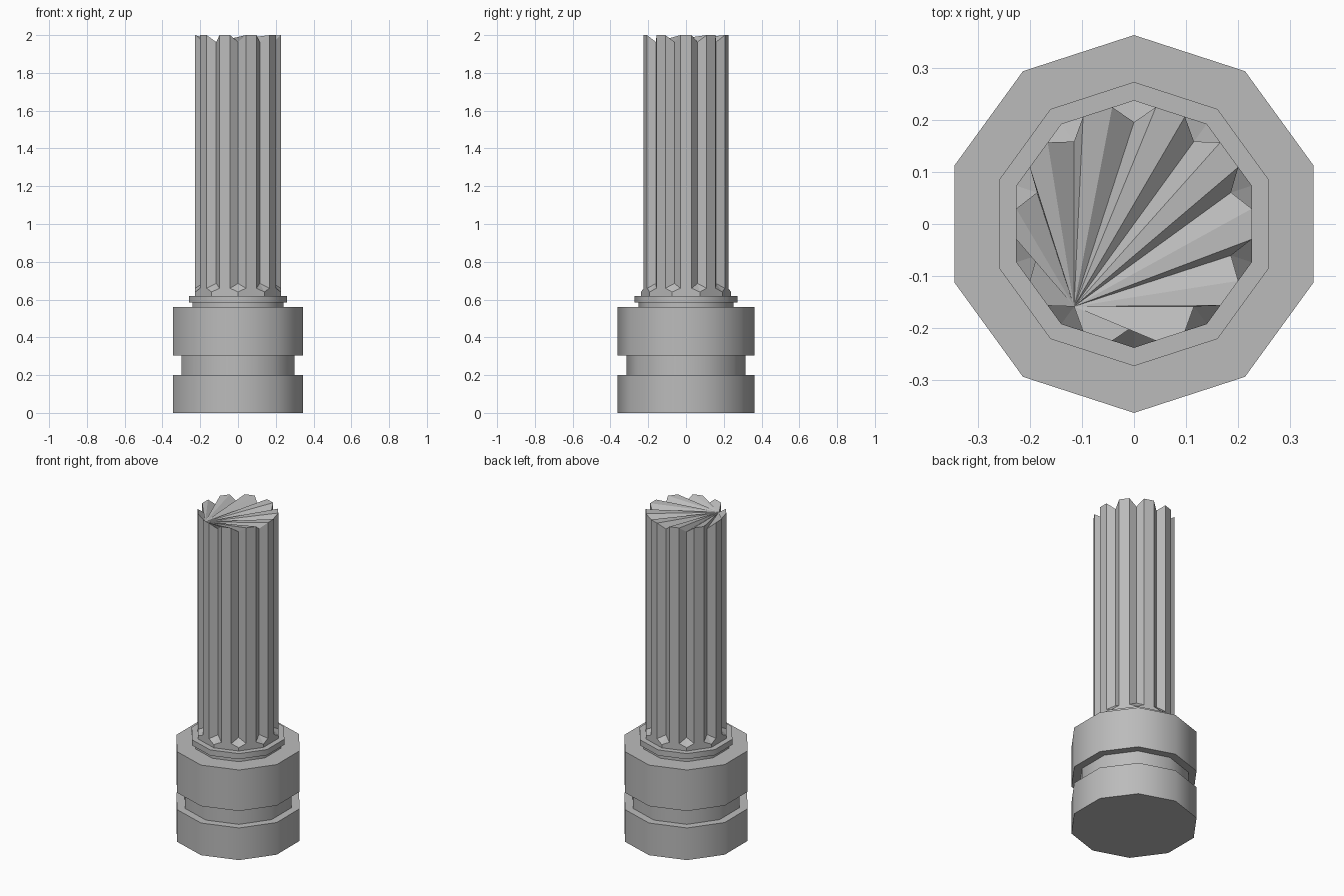
import bpy, bmesh, math

old = bpy.data.objects.get("Cube")
if old:
    bpy.data.objects.remove(old)

SIDES = 10
grey = bpy.data.materials.new("plain_grey")
grey.use_nodes = True
COLOUR = (0.5, 0.5, 0.5, 1)
grey.diffuse_color = COLOUR
grey.node_tree.nodes["Principled BSDF"].inputs["Base Color"].default_value = COLOUR


def finish(name, bm, smooth_angle=None):
    mesh = bpy.data.meshes.new(name)
    bm.to_mesh(mesh)
    bm.free()
    mesh.materials.append(grey)
    obj = bpy.data.objects.new(name, mesh)
    bpy.context.collection.objects.link(obj)
    if smooth_angle:
        bpy.ops.object.select_all(action='DESELECT')
        obj.select_set(True)
        bpy.context.view_layer.objects.active = obj
        bpy.ops.object.shade_smooth_by_angle(angle=math.radians(smooth_angle))
    return obj


def polar(radius, angle, z):
    return (radius * math.cos(angle), radius * math.sin(angle), z)


def bridge(bm, low, high):
    n = len(low)
    for i in range(n):
        j = (i + 1) % n
        bm.faces.new((low[i], low[j], high[j], high[i]))


def lathe(name, profile):
    """Ten-sided turned part, closed by flat caps."""
    bm = bmesh.new()
    rings = [[bm.verts.new(polar(r, math.pi / 2 + math.tau * k / SIDES, z))
              for k in range(SIDES)] for r, z in profile]
    for low, high in zip(rings, rings[1:]):
        bridge(bm, low, high)
    bm.faces.new(rings[0][::-1])
    bm.faces.new(rings[-1])
    return finish(name, bm, 40)


# Grooved base with its stepped collar
lathe("grooved_base", [(0.363, 0), (0.363, 0.2), (0.315, 0.2),
                       (0.315, 0.305), (0.363, 0.305), (0.363, 0.56)])
lathe("collar", [(0.252, 0.56), (0.252, 0.585), (0.273, 0.585), (0.273, 0.62)])

# Fluted shaft: a V-shaped flute runs up each corner of a ten-sided column
R, INNER, HALF = 0.238, 0.196, 0.042
RIM = R - HALF * math.tan(math.pi / SIDES)
RIM_R, RIM_A = math.hypot(RIM, HALF), math.atan2(HALF, RIM)
bm = bmesh.new()
foot, corner, lower, upper = [], [], [], []
for k in range(SIDES):
    a = math.radians(234) + math.tau * k / SIDES
    corner.append(bm.verts.new(polar(R, a, 0.64)))
    foot.append(bm.verts.new(polar(R, a, 0.62)))
    for radius, turn, z0, z1 in ((RIM_R, -RIM_A, 0.66, 2), (INNER, 0, 0.685, 1.963),
                                 (RIM_R, RIM_A, 0.66, 2)):
        lower.append(bm.verts.new(polar(radius, a + turn, z0)))
        upper.append(bm.verts.new(polar(radius, a + turn, z1)))
bridge(bm, lower, upper)
bridge(bm, foot, corner)
for k in range(SIDES):
    # Sloping flute ends and the bottom of each rib
    before, deep, after = lower[3 * k:3 * k + 3]
    nxt = (k + 1) % SIDES
    bm.faces.new((corner[k], deep, before))
    bm.faces.new((corner[k], after, deep))
    bm.faces.new((corner[k], corner[nxt], lower[3 * nxt], after))
# Fanned top, spreading from the bottom of one flute
loop = upper[1:] + upper[:1]
for p, q in zip(loop[1:], loop[2:]):
    bm.faces.new((loop[0], p, q))
finish("fluted_shaft", bm)
